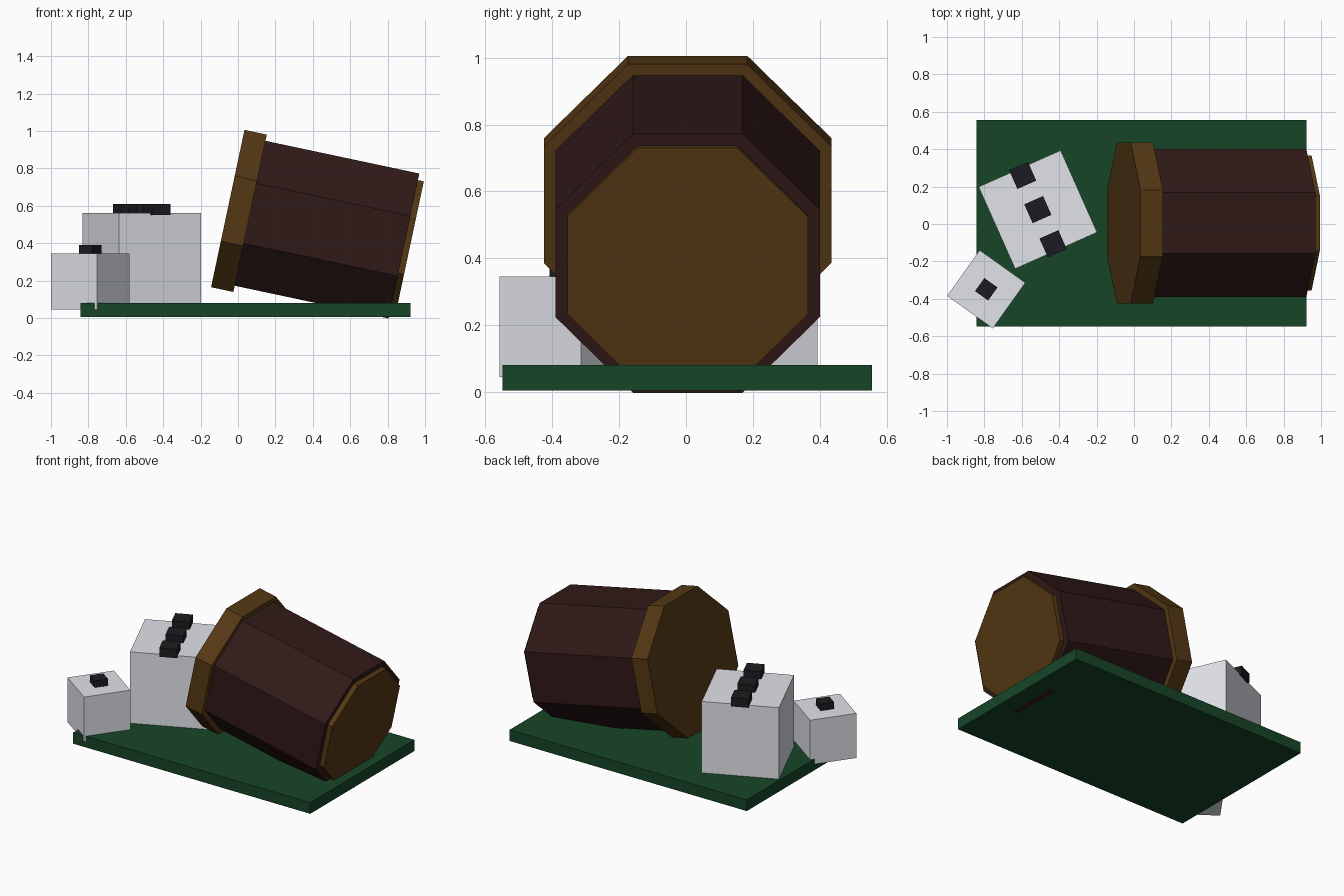
import bpy
from math import radians, cos, pi
from mathutils import Matrix, Vector

if "Cube" in bpy.data.objects:
    bpy.data.objects.remove(bpy.data.objects["Cube"])


def material(name, rgb):
    m = bpy.data.materials.new(name)
    m.diffuse_color = (*rgb, 1)
    m.use_nodes = True
    m.node_tree.nodes["Principled BSDF"].inputs["Base Color"].default_value = m.diffuse_color
    return m


GREEN = material("green_felt", (0.008, 0.06, 0.02))
LEATHER = material("dark_leather", (0.03, 0.01, 0.009))
WOOD = material("brown_trim", (0.09, 0.04, 0.007))
IVORY = material("pale_grey", (0.75, 0.77, 0.82))
BLACK = material("black", (0.012, 0.012, 0.015))


def finish(name, mat):
    ob = bpy.context.object
    ob.name = name
    ob.data.materials.append(mat)
    return ob


def box(name, centre, size, mat, turn=0):
    bpy.ops.mesh.primitive_cube_add(size=1, location=centre, rotation=(0, 0, radians(turn)))
    finish(name, mat).scale = size


# Board
box("board", (0.04, 0.004, 0.0425), (1.764, 1.106, 0.075), GREEN)


# Dice, each with raised square pips along one diagonal line of the top face
def die(name, x, y, z, side, turn, pip, pip_height, offsets):
    box(name, (x, y, z + side / 2), (side, side, side), IVORY, turn)
    spin = Matrix.Rotation(radians(turn), 3, 'Z')
    for i, off in enumerate(offsets):
        p = spin @ Vector(off + (0,)) + Vector((x, y, z + side + pip_height / 2 - 0.005))
        box(f"{name}_pip_{i + 1}", p, (pip, pip, pip_height + 0.01), BLACK, turn)


die("large_die", -0.514, 0.077, 0.08, 0.48, 24, 0.11, 0.05,
    [(0.0, -0.2), (0.0, 0.0), (0.0, 0.2)])
die("small_die", -0.79, -0.349, 0.045, 0.30, -35.5, 0.086, 0.045, [(0, 0)])

# Tipped octagonal cup: parts share one axis sloping down towards +x
TILT = radians(12)
START = Vector((0.005, 0.005, 0.5725))
AXIS = Matrix.Rotation(TILT, 3, 'Y') @ Vector((1, 0, 0))


def octagon(name, apothem, t0, t1, mat):
    bpy.ops.mesh.primitive_cylinder_add(vertices=8, radius=apothem / cos(pi / 8), depth=t1 - t0)
    ob = finish(name, mat)
    ob.data.transform(Matrix.Rotation(pi / 8, 4, 'Z'))
    ob.location = START + AXIS * (t0 + t1) / 2
    ob.rotation_euler = (0, pi / 2 + TILT, 0)


octagon("cup_rim", 0.43, -0.061, 0.061, WOOD)
octagon("cup_body", 0.396, 0.0, 0.902, LEATHER)
octagon("cup_base", 0.36, 0.88, 0.934, WOOD)
